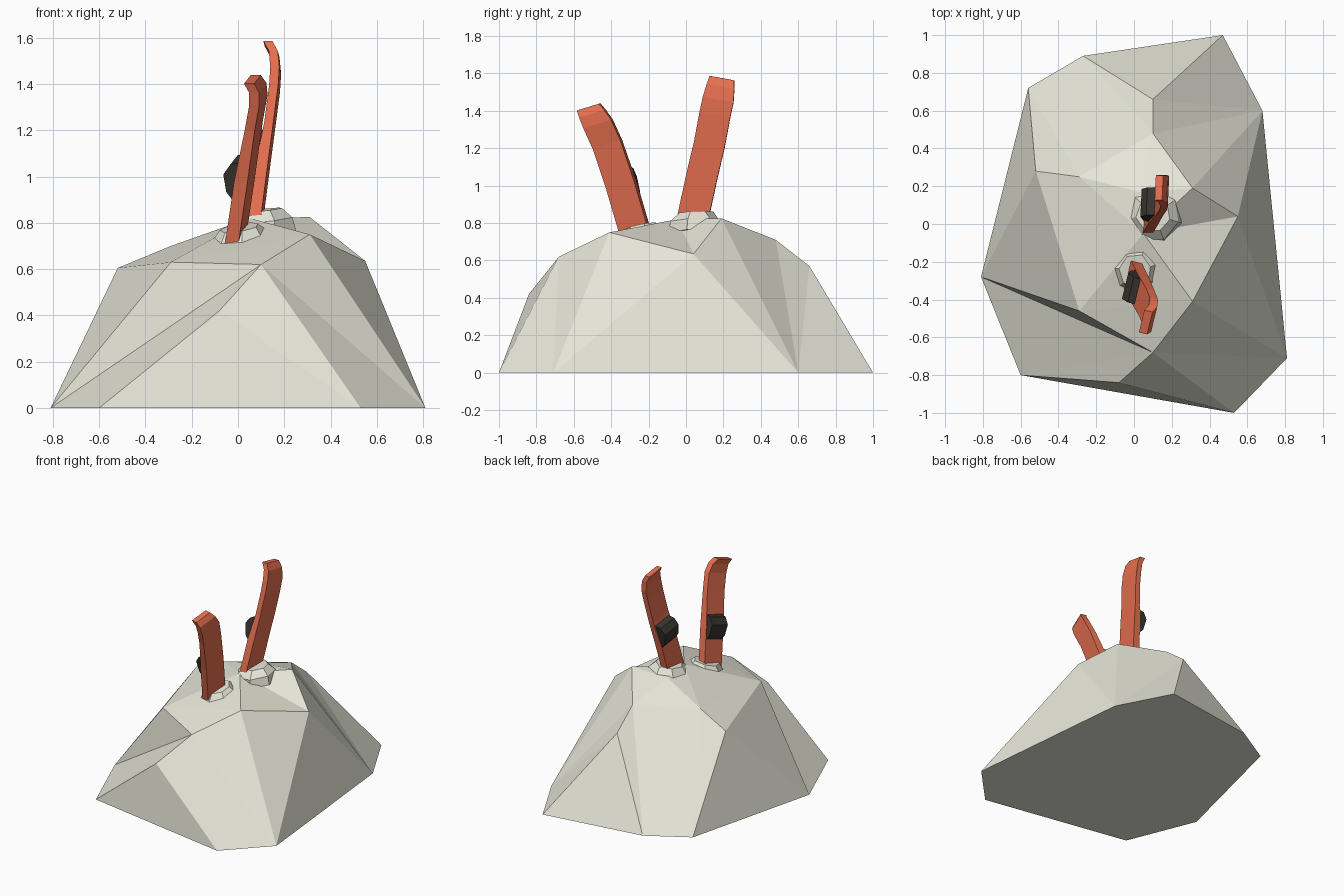
import bpy, bmesh, math, random
from mathutils import Vector
from mathutils.geometry import delaunay_2d_cdt

if "Cube" in bpy.data.objects:
    bpy.data.objects.remove(bpy.data.objects["Cube"])

random.seed(4)


def material(name, rgb):
    m = bpy.data.materials.new(name)
    m.diffuse_color = (*rgb, 1)
    m.use_nodes = True
    m.node_tree.nodes["Principled BSDF"].inputs["Base Color"].default_value = m.diffuse_color
    return m


SNOW = material("snow", (0.80, 0.80, 0.70))
RED = material("red", (0.80, 0.16, 0.08))
BLACK = material("black", (0.04, 0.035, 0.03))


def make(name, verts, faces, mat):
    me = bpy.data.meshes.new(name)
    me.from_pydata([tuple(v) for v in verts], [], faces)
    bm = bmesh.new()
    bm.from_mesh(me)
    bmesh.ops.recalc_face_normals(bm, faces=bm.faces)
    bm.to_mesh(me)
    bm.free()
    me.materials.append(mat)
    ob = bpy.data.objects.new(name, me)
    bpy.context.collection.objects.link(ob)
    return ob


def loft(name, rings, mat):
    # closed solid through rings with equal point counts
    n = len(rings[0])
    faces = [[a * n + i, a * n + (i + 1) % n, (a + 1) * n + (i + 1) % n, (a + 1) * n + i]
             for a in range(len(rings) - 1) for i in range(n)]
    last = (len(rings) - 1) * n
    faces += [list(range(n))[::-1], [last + i for i in range(n)]]
    return make(name, [p for r in rings for p in r], faces, mat)


# Snow mound: 8 sided base and a few facet corners, joined along the creases
base = [(-.81, -.28, 0), (-.60, -.80, 0), (.53, -1, 0), (.81, -.71, 0),
        (.68, .60, 0), (.47, 1, 0), (-.27, .89, 0), (-.56, .72, 0)]
peaks = [(-.52, .28, .605), (-.29, .25, .70), (-.29, -.46, .63), (-.08, -.84, .42),
         (.10, -.68, .62), (.31, -.41, .75), (.31, .19, .825), (.10, .48, .71),
         (.10, .66, .57), (.55, .04, .635), (.03, .17, .81), (.05, -.05, .82)]
creases = [(0, 8), (8, 9), (8, 10), (0, 10), (0, 12), (10, 12), (11, 12), (1, 11),
           (2, 12), (12, 3), (12, 13), (13, 3), (13, 17), (17, 3), (17, 4), (14, 17),
           (14, 4), (14, 15), (15, 4), (15, 16), (16, 4), (16, 5), (7, 8), (7, 9),
           (9, 18), (18, 14), (18, 15), (19, 13)]
pts = base + peaks
co, _, tris, orig, _, _ = delaunay_2d_cdt(
    [Vector(p[:2]) for p in pts], creases, [], 0, 1e-5, True)
verts = [(c.x, c.y, pts[o[0]][2] if o else .6) for c, o in zip(co, orig)]
rim = [next(i for i, o in enumerate(orig) if k in o) for k in range(8)]
make("snow_mound", verts, [list(t) for t in tris] + [rim[::-1]], SNOW)


# Lumpy snow collars around the skis
def collar(name, c, slope, r_out, r_in, h, turn):
    rings = []
    for r, z in ((r_out * 1.1, -.05), (r_out, .01), (r_in, h)):
        ring = []
        for i in range(7):
            a = turn + i * math.tau / 7
            q = r * random.uniform(.9, 1.1)
            x, y = q * math.cos(a), q * math.sin(a)
            ring.append((c[0] + x, c[1] + y, c[2] + z + slope[0] * x + slope[1] * y))
        rings.append(ring)
    loft(name, rings, SNOW)


collar("front_snow_collar", (.01, -.25, .72), (.16, .22), .125, .085, .06, .3)
collar("back_snow_collar", (.105, .05, .80), (.12, .05), .135, .09, .055, .6)


# Ski: flat bar lofted along a path, tip curling to -x; w = half width, n = half thickness
def ski(name, path, w, n):
    w, n = Vector(w), Vector(n)
    rings = []
    for i, p in enumerate(path):
        p = Vector(p)
        k = 1 if i < len(path) - 2 else (.9 if i == len(path) - 2 else .8)
        t = .75 if i > 1 else 1
        rings.append([p - w * k - n * t, p + w * k - n * t, p + w * k + n * t, p - w * k + n * t])
    loft(name, rings, RED)


# Binding: angled block on the -x face of a ski
def binding(name, c, axis, w, n):
    c, w, n = Vector(c), Vector(w), Vector(n)
    axis, out = Vector(axis).normalized(), -n.normalized()
    prof = [(-.10, .015), (-.05, .06), (.03, .085), (.075, .06), (.085, .01)]
    loft(name, [[c + axis * u + out * o + w * s for u, o in prof] for s in (-.85, .95)], BLACK)


w1, n1 = (.018, .074, .023), (.029, -.007, 0)
ski("front_ski", [(-.02, -.245, .66), (.03, -.345, 1.0), (.068, -.42, 1.22),
                  (.088, -.47, 1.33), (.085, -.50, 1.385), (.062, -.52, 1.42)], w1, n1)
binding("front_binding", (.03, -.345, 1.0), (.05, -.10, .34), w1, n1)

w2, n2 = (.004, .082, -.015), (.026, -.001, 0)
ski("back_ski", [(.06, .005, .68), (.108, .085, 1.05), (.137, .125, 1.22), (.158, .155, 1.38),
                 (.163, .172, 1.46), (.156, .185, 1.53), (.132, .192, 1.575)], w2, n2)
binding("back_binding", (.118, .098, 1.11), (.05, .08, .37), w2, n2)
